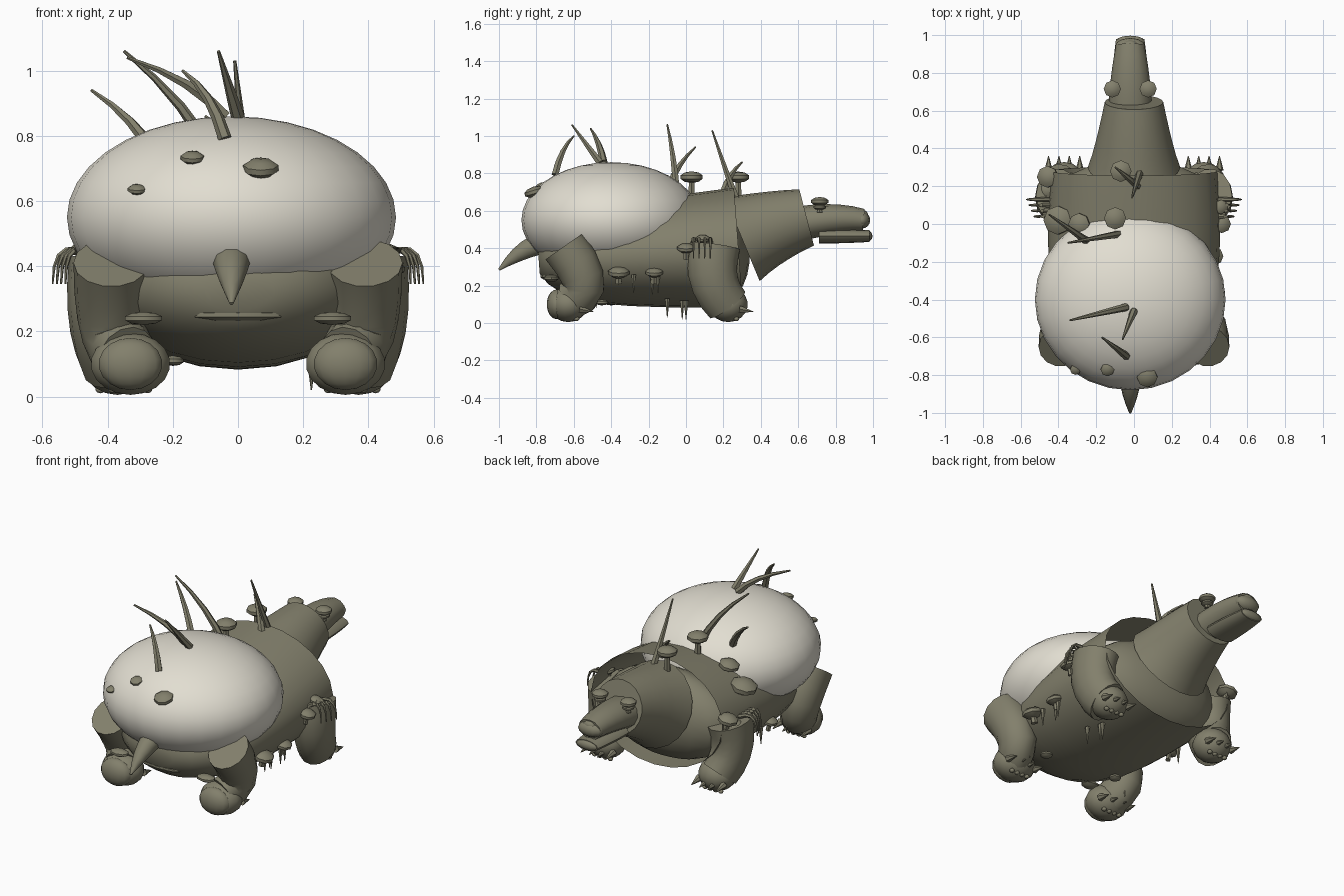
import bpy, bmesh, math
from mathutils import Vector

cube = bpy.data.objects.get("Cube")
if cube:
    bpy.data.objects.remove(cube, do_unlink=True)


def material(name, red, green, blue):
    mat = bpy.data.materials.new(name)
    mat.use_nodes = True
    color = (red, green, blue, 1)
    mat.diffuse_color = color
    mat.node_tree.nodes["Principled BSDF"].inputs["Base Color"].default_value = color
    return mat


OLIVE = material("olive_hide", 0.225, 0.215, 0.15)
PALE = material("pale_shell", 0.76, 0.73, 0.64)


def finish(name, bm, mat):
    bmesh.ops.recalc_face_normals(bm, faces=bm.faces)
    mesh = bpy.data.meshes.new(name)
    bm.to_mesh(mesh)
    bm.free()
    obj = bpy.data.objects.new(name, mesh)
    bpy.context.collection.objects.link(obj)
    mesh.materials.append(mat)
    bpy.ops.object.select_all(action="DESELECT")
    obj.select_set(True)
    bpy.context.view_layer.objects.active = obj
    bpy.ops.object.shade_smooth_by_angle(angle=math.radians(50))


def loft(name, centers, widths, heights, sides, close_end=True):
    """Skin elliptical rings along a path."""
    bm = bmesh.new()
    centers = [Vector(c) for c in centers]
    main = (centers[-1] - centers[0]).normalized()
    side = Vector((0, 1, 0)) if abs(main.x) > 0.8 else Vector((1, 0, 0))
    rings = []
    for i, center in enumerate(centers):
        ahead = centers[min(i + 1, len(centers) - 1)]
        tangent = (ahead - centers[max(i - 1, 0)]).normalized()
        across = (side - tangent * side.dot(tangent)).normalized()
        upward = tangent.cross(across)
        ring = []
        for k in range(sides):
            angle = math.tau * k / sides
            offset = across * widths[i] * math.cos(angle) + upward * heights[i] * math.sin(angle)
            ring.append(bm.verts.new(center + offset))
        rings.append(ring)
    for near, far in zip(rings, rings[1:]):
        for k in range(sides):
            bm.faces.new((near[k - 1], near[k], far[k], far[k - 1]))
    bm.faces.new(rings[0])
    if close_end:
        bm.faces.new(rings[-1])
    finish(name, bm, OLIVE)


def limb(name, start, bend, end, thick, thin, sides=8, flat=1.0, power=1.0, steps=5):
    """Tapered tube along a quadratic curve."""
    start, bend, end = Vector(start), Vector(bend), Vector(end)
    centers, widths = [], []
    for i in range(steps + 1):
        t = i / steps
        centers.append(start.lerp(bend, t).lerp(bend.lerp(end, t), t))
        widths.append(thick + (thin - thick) * t ** power)
    loft(name, centers, widths, [w * flat for w in widths], sides)


def straight(name, start, end, thick, thin, sides=6, flat=1.0, power=1.0, steps=1):
    middle = (Vector(start) + Vector(end)) / 2
    limb(name, start, middle, end, thick, thin, sides, flat, power, steps)


def blob(name, place, size, mat=OLIVE, sides=8, tilt=Vector((0, 0, 1))):
    bm = bmesh.new()
    bmesh.ops.create_uvsphere(bm, u_segments=sides, v_segments=sides * 2 // 3, radius=1)
    bmesh.ops.scale(bm, vec=size, verts=bm.verts)
    turn = Vector((0, 0, 1)).rotation_difference(tilt).to_matrix()
    bmesh.ops.rotate(bm, matrix=turn, verts=bm.verts)
    bmesh.ops.translate(bm, vec=place, verts=bm.verts)
    finish(name, bm, mat)


def mushroom(name, place, radius, lean=(0, 0, 1), stalk=0.06):
    lean = Vector(lean).normalized()
    blob(name + "_cap", place, (radius, radius, radius / 2), tilt=lean)
    straight(name + "_stalk", Vector(place) - lean * stalk, place, radius / 3, radius / 4)


# Shell
SHELL_CENTER = Vector((-0.02, -0.4, 0.55))
SHELL_SIZE = Vector((0.505, 0.48, 0.31))
blob("shell", SHELL_CENTER, SHELL_SIZE, PALE, sides=28)


def on_shell(x, y):
    dx = (x - SHELL_CENTER.x) / SHELL_SIZE.x
    dy = (y - SHELL_CENTER.y) / SHELL_SIZE.y
    return Vector((x, y, SHELL_CENTER.z + SHELL_SIZE.z * math.sqrt(max(0, 1 - dx * dx - dy * dy))))


# Body: rounded at the rear, open above the neck, with a closed chest
steps = 9
along = [(i / steps) ** 2 for i in range(1, steps + 1)]
swell = [math.sqrt(1 - (1 - t) ** 6) for t in along]
loft("body", [(0, -0.8 + 1.08 * t, 0.325 + 0.08 * t) for t in along],
     [s * (0.42 + 0.06 * t) - 0.04 * t ** 6 for s, t in zip(swell, along)],
     [s * (0.23 + 0.1 * t - 0.01 * t ** 6) for s, t in zip(swell, along)], 24, close_end=False)
blob("chest", (0, 0.15, 0.35), (0.42, 0.19, 0.26), sides=20)


def on_flank(side, y, z):
    drop = (z - 0.4) / 0.32
    return Vector((side * 0.465 * math.sqrt(1 - drop * drop), y, z))


# Tail and neck
limb("tail", (-0.02, -0.76, 0.43), (-0.02, -0.88, 0.4), (-0.02, -1, 0.285), 0.06, 0.006, 10, power=2)
limb("neck", (0, 0.3, 0.45), (0, 0.46, 0.52), (0, 0.645, 0.565), 0.245, 0.155, 20, power=0.85)

# Head
limb("head", (-0.02, 0.6, 0.53), (-0.02, 0.8, 0.57), (-0.02, 0.95, 0.55), 0.115, 0.075, 12, flat=0.8, power=1.5)
blob("muzzle", (-0.02, 0.94, 0.55), (0.08, 0.045, 0.045), sides=12)
blob("nose", (-0.02, 0.945, 0.575), (0.045, 0.03, 0.03))
straight("jaw", (-0.02, 0.71, 0.465), (-0.02, 0.98, 0.465), 0.095, 0.075, 12, flat=0.42, power=2, steps=4)
blob("chin", (-0.02, 0.97, 0.465), (0.075, 0.027, 0.03), sides=12)
for side in (-1, 1):
    mushroom("eye", (side * 0.095 - 0.02, 0.715, 0.65), 0.048)
    blob("lower_lid", (side * 0.095 - 0.02, 0.715, 0.62), (0.035, 0.035, 0.015))


# Feet with claws and pads
def foot(name, x, y, side, radius):
    blob(name, (side * x, y, 0.1), (radius, 0.105, 0.095), sides=14)
    for k in range(4):
        row = side * (k - 1.5)
        toe = side * x + row * radius / 2
        straight("claw", (toe, y + 0.06, 0.075), (toe, y + 0.135, 0.06), 0.022, 0.002)
        blob("toe_pad", (side * x + row * 0.035, y + 0.045, 0.022), (0.015, 0.015, 0.012))


# Legs and shoulder fringe
for side, label in ((1, "left"), (-1, "right")):
    limb(label + "_front_leg", (side * 0.4, 0.15, 0.41), (side * 0.43, 0.11, 0.22),
         (side * 0.38, 0.22, 0.1), 0.12, 0.1, 14, flat=1.2)
    limb(label + "_hind_leg", (side * 0.39, -0.65, 0.41), (side * 0.4, -0.46, 0.17),
         (side * 0.34, -0.62, 0.12), 0.115, 0.095, 14, flat=1.1)
    foot(label + "_front_foot", 0.37, 0.225, side, 0.11)
    foot(label + "_hind_foot", 0.33, -0.63, side, 0.125)
    blob(label + "_heel", (side * 0.33, -0.69, 0.1), (0.1, 0.055, 0.08), sides=14)
    for k in range(4):
        y = 0.04 + 0.03 * k
        reach = side * (0.53 + 0.013 * k)
        limb("shoulder_fringe", (side * 0.45, y, 0.43), (reach, y, 0.5), (reach, y, 0.345), 0.014, 0.003, 6)


# Horns growing from the back
def horn(name, base, lift, tip):
    bend = Vector(base).lerp(Vector(tip), 0.3)
    bend.z = base[2] + lift
    limb(name, base, bend, tip, 0.021, 0.005, 6, power=1.5, steps=4)


horn("shell_horn", on_shell(-0.04, -0.44), 0.11, (-0.34, -0.51, 1.04))
horn("center_horn", on_shell(0, -0.46), 0.06, (-0.06, -0.61, 1.06))
horn("rear_horn", on_shell(-0.04, -0.7), 0.14, (-0.17, -0.6, 1))
horn("shoulder_horn", (-0.06, -0.05, 0.7), 0.2, (-0.35, -0.1, 1.06))
horn("side_horn", (-0.25, -0.09, 0.73), 0.12, (-0.45, 0.05, 0.94))
horn("neck_horn", (0.03, 0.27, 0.66), 0.1, (-0.01, 0.14, 1.03))
horn("neck_horn_branch", (0.02, 0.2, 0.7), 0.1, (-0.1, 0.3, 0.86))

# Mushrooms on the back and shell
mushroom("neck_mushroom", (-0.07, 0.28, 0.78), 0.06, stalk=0.12)
mushroom("back_mushroom", (-0.1, 0.03, 0.78), 0.062, stalk=0.12)
for x, y, radius in ((0.07, -0.81, 0.057), (-0.14, -0.77, 0.038), (-0.31, -0.77, 0.03)):
    mushroom("shell_mushroom", on_shell(x, y), radius, (0, -0.3, 1))

# Mushrooms on the flanks
for side, y, z, radius in ((1, 0, 0.4, 0.05), (1, 0.09, 0.45, 0.04), (1, -0.36, 0.27, 0.06),
                           (1, -0.17, 0.27, 0.05), (-1, 0.02, 0.56, 0.08), (-1, 0, 0.65, 0.06),
                           (-1, 0.25, 0.46, 0.06), (-1, 0.18, 0.4, 0.05), (-1, -0.2, 0.27, 0.045)):
    mushroom("flank_mushroom", on_flank(side, y, z), radius, (side / 4, 0, 1))

# Shelf fungus below the shell at the rear
blob("rear_shelf", (0, -0.74, 0.25), (0.15, 0.04, 0.02))
for side in (-1, 1):
    blob("rear_shelf_side", (side * 0.29, -0.72, 0.24), (0.06, 0.04, 0.02))

# Drips hanging from the flanks and belly
for side, y, z in ((1, -0.15, 0.26), (1, -0.18, 0.25), (1, -0.28, 0.26), (1, -0.49, 0.18),
                   (1, 0, 0.12), (1, -0.02, 0.12), (1, -0.1, 0.13), (-1, -0.12, 0.26), (-1, -0.48, 0.18)):
    top = on_flank(side, y, z)
    straight("drip", top, top - Vector((0, 0, 0.1)), 0.014, 0.002)
for x, y in ((0.1, -0.1), (-0.2, -0.4), (0.25, -0.45)):
    blob("belly_mushroom", (x, y, 0.11), (0.035, 0.035, 0.016))
